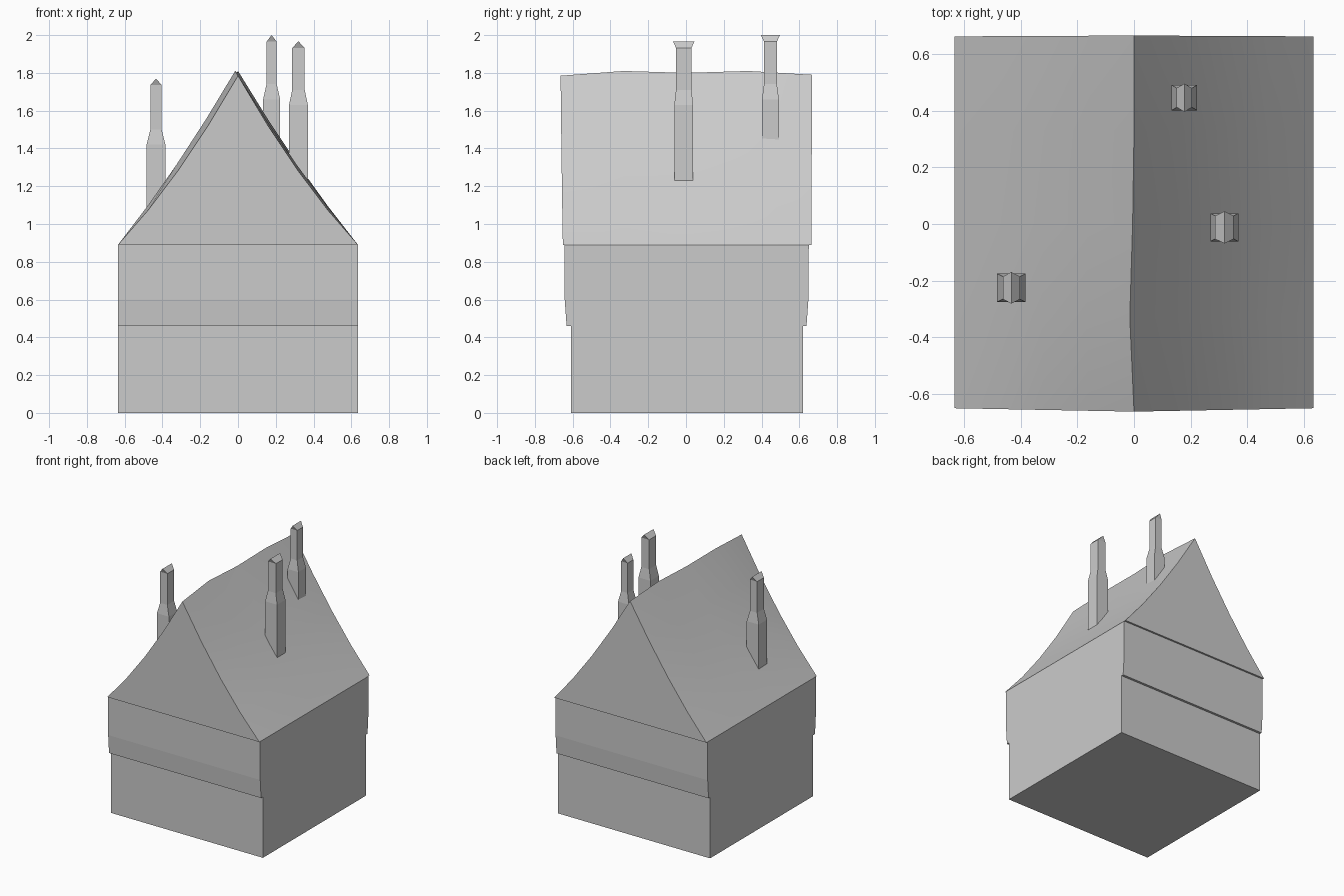
import bpy
import bmesh

cube = bpy.data.objects.get("Cube")
if cube:
    bpy.data.objects.remove(cube)

grey = bpy.data.materials.new("plain grey")
grey.use_nodes = True
grey.diffuse_color = (0.6, 0.6, 0.6, 1)
grey.node_tree.nodes["Principled BSDF"].inputs["Base Color"].default_value = grey.diffuse_color


def loft(name, rings):
    """Join closed rings of equal length and cap both ends."""
    bm = bmesh.new()
    loops = [[bm.verts.new(p) for p in ring] for ring in rings]
    count = len(loops[0])
    for low, high in zip(loops, loops[1:]):
        for i in range(count):
            j = (i + 1) % count
            bm.faces.new((low[i], low[j], high[j], high[i]))
    bm.faces.new(loops[0])
    bm.faces.new(loops[-1])
    bmesh.ops.remove_doubles(bm, verts=bm.verts, dist=0.0001)
    bmesh.ops.recalc_face_normals(bm, faces=bm.faces)
    mesh = bpy.data.meshes.new(name)
    bm.to_mesh(mesh)
    bm.free()
    obj = bpy.data.objects.new(name, mesh)
    bpy.context.collection.objects.link(obj)
    mesh.materials.append(grey)
    return obj


def box_ring(x, y, half_x, half_y, z):
    return [(x + sx * half_x, y + sy * half_y, z)
            for sx, sy in ((-1, -1), (1, -1), (1, 1), (-1, 1))]


HALF = 0.635
EAVES = 0.89

# Two storeys, the upper one jettied at front and back
loft("lower_storey", [box_ring(0, 0.005, HALF, 0.615, z) for z in (0, 0.46)])
loft("upper_storey", [box_ring(0, 0.003, HALF, hy, z)
                      for hy, z in ((0.635, 0.46), (0.645, 0.6), (0.647, EAVES))])

# Sagging roof: each station gives y at eaves, y at ridge, ridge x, ridge z, sag
stations = [(-0.652, -0.664, 0, 1.785, 0.055), (-0.33, -0.33, -0.015, 1.81, 0.035),
            (0, 0, -0.005, 1.80, 0.04), (0.33, 0.33, 0, 1.81, 0.035),
            (0.664, 0.667, 0, 1.79, 0.045)]
sections = []
for y_eaves, y_ridge, ridge_x, ridge_z, sag in stations:
    section = []
    for side in (-1, 1):
        slope = []
        for t in (0, 0.25, 0.5, 0.75, 1):
            x = side * HALF * (1 - t) + ridge_x * t
            z = EAVES + (ridge_z - EAVES) * t - sag * 4 * t * (1 - t)
            slope.append((x, y_eaves + (y_ridge - y_eaves) * t, z))
        section += slope if side < 0 else slope[-2::-1]
    sections.append(section)
roof = loft("roof", sections)
roof.data.shade_smooth()
bpy.context.view_layer.objects.active = roof
roof.select_set(True)
bpy.ops.object.shade_smooth_by_angle(angle=0.6)


# Chimneys: broad base, tapered shoulder, narrow stack, pointed flaring cap
def chimney(name, x, y, base, shoulder, top, wide, narrow, deep, slim):
    rings = [box_ring(x, y, wide, deep, base),
             box_ring(x, y, wide, deep, shoulder),
             box_ring(x, y, narrow, slim, shoulder + 0.08),
             box_ring(x, y, narrow, slim, top - 0.035),
             box_ring(x, y, 0, slim + 0.016, top)]
    bm = bmesh.new()
    loops = [[bm.verts.new(p) for p in ring] for ring in rings[:-1]]
    for low, high in zip(loops, loops[1:]):
        for i in range(4):
            j = (i + 1) % 4
            bm.faces.new((low[i], low[j], high[j], high[i]))
    bm.faces.new(loops[0])
    front, back = (bm.verts.new(rings[-1][i]) for i in (0, 2))
    a, b, c, d = loops[-1]
    for face in ((a, b, front), (c, d, back), (b, c, back, front), (d, a, front, back)):
        bm.faces.new(face)
    bmesh.ops.recalc_face_normals(bm, faces=bm.faces)
    mesh = bpy.data.meshes.new(name)
    bm.to_mesh(mesh)
    bm.free()
    mesh.materials.append(grey)
    bpy.context.collection.objects.link(bpy.data.objects.new(name, mesh))


chimney("middle_chimney", 0.32, -0.012, 1.2, 1.63, 1.967, 0.05, 0.033, 0.05, 0.041)
chimney("back_chimney", 0.178, 0.447, 1.42, 1.66, 2.0, 0.045, 0.027, 0.045, 0.034)
chimney("front_chimney", -0.434, -0.226, 1.04, 1.42, 1.77, 0.05, 0.03, 0.05, 0.04)
